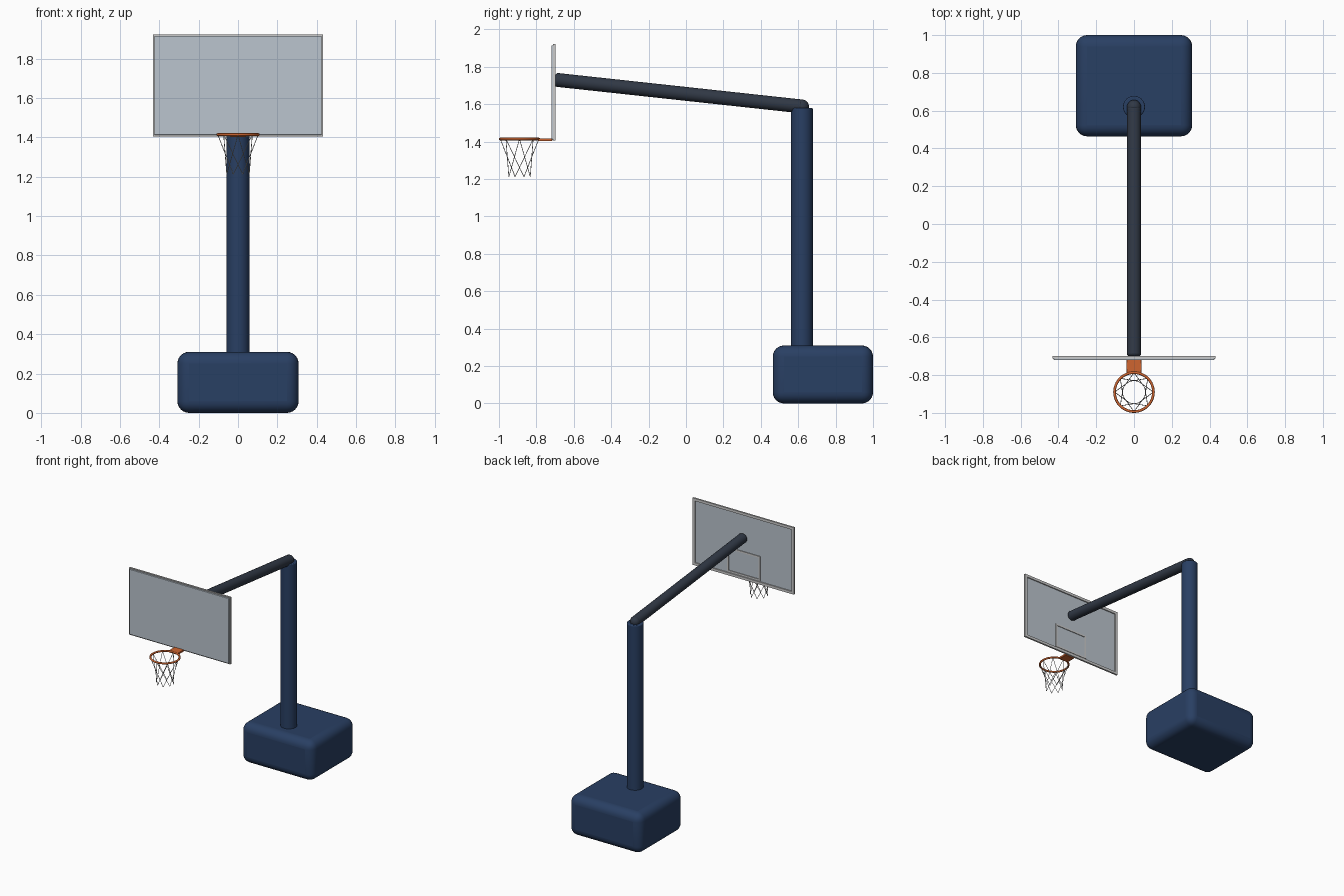
import bpy, bmesh, math
from mathutils import Vector

if "Cube" in bpy.data.objects:
    bpy.data.objects.remove(bpy.data.objects["Cube"])


def material(name, rgb):
    m = bpy.data.materials.new(name)
    m.diffuse_color = (*rgb, 1)
    m.use_nodes = True
    m.node_tree.nodes["Principled BSDF"].inputs["Base Color"].default_value = m.diffuse_color
    return m


NAVY = material("navy_paint", (0.022, 0.05, 0.125))
STEEL = material("dark_steel", (0.03, 0.04, 0.06))
GLASS = material("glass", (0.50, 0.56, 0.62))
TRIM = material("trim", (0.62, 0.62, 0.60))
ORANGE = material("orange_rim", (0.62, 0.13, 0.03))
CORD = material("net_cord", (0.5, 0.5, 0.5))


def finish(ob, name, mat, bevel=0, segments=3):
    ob.name = name
    ob.data.materials.append(mat)
    if bevel:
        b = ob.modifiers.new("bevel", 'BEVEL')
        b.width, b.segments, b.limit_method = bevel, segments, 'ANGLE'
        b.angle_limit = math.radians(40)
    bpy.ops.object.shade_smooth_by_angle(angle=math.radians(35))
    return ob


def box(name, lo, hi, mat, bevel=0, segments=3):
    lo, hi = Vector(lo), Vector(hi)
    bpy.ops.mesh.primitive_cube_add(size=1, location=(lo + hi) / 2)
    ob = bpy.context.object
    ob.scale = hi - lo
    bpy.ops.object.transform_apply(location=False, rotation=False)
    return finish(ob, name, mat, bevel, segments)


def tube(name, a, b, r, mat, bevel):
    a, b = Vector(a), Vector(b)
    d = b - a
    bpy.ops.mesh.primitive_cylinder_add(vertices=32, radius=r, depth=d.length, location=(a + b) / 2)
    ob = bpy.context.object
    ob.rotation_euler = d.to_track_quat('Z', 'Y').to_euler()
    return finish(ob, name, mat, bevel)


def frame(name, x, z0, z1, y0, y1, w, mat):
    # Rectangular border standing in the xz plane
    bm = bmesh.new()
    rings = []
    for y in (y0, y1):
        for i in (0, w):
            rings.append([bm.verts.new((px, y, pz)) for px, pz in
                          ((-x + i, z0 + i), (x - i, z0 + i), (x - i, z1 - i), (-x + i, z1 - i))])
    fo, fi, bo, bi = rings
    for p, q in ((fo, fi), (fi, bi), (bi, bo), (bo, fo)):
        for k in range(4):
            n = (k + 1) % 4
            bm.faces.new((p[k], p[n], q[n], q[k]))
    bmesh.ops.recalc_face_normals(bm, faces=bm.faces)
    me = bpy.data.meshes.new(name)
    bm.to_mesh(me)
    bm.free()
    ob = bpy.data.objects.new(name, me)
    bpy.context.collection.objects.link(ob)
    me.materials.append(mat)


# Weighted base, pole and arm
box("base", (-0.308, 0.464, 0), (0.308, 1.0, 0.31), NAVY, 0.06, 6)
tube("pole", (0, 0.62, 0.25), (0, 0.62, 1.58), 0.058, NAVY, 0.006)
tube("arm", (0, 0.62, 1.588), (0, -0.70, 1.731), 0.037, STEEL, 0.012)
bpy.ops.mesh.primitive_uv_sphere_add(segments=32, ring_count=16, radius=0.037, location=(0, 0.62, 1.588))
finish(bpy.context.object, "arm_elbow", STEEL)

# Backboard with rear border and target square
box("backboard", (-0.425, -0.72, 1.412), (0.425, -0.706, 1.915), GLASS, 0.002, 2)
frame("backboard_border", 0.432, 1.405, 1.922, -0.711, -0.698, 0.02, TRIM)
frame("target_square", 0.14, 1.43, 1.62, -0.708, -0.701, 0.013, TRIM)

# Rim and bracket
CY, CZ, R = -0.89, 1.414, 0.103
bpy.ops.mesh.primitive_torus_add(location=(0, CY, CZ), major_radius=R, minor_radius=0.007,
                                 major_segments=48, minor_segments=12)
finish(bpy.context.object, "rim", ORANGE)
box("rim_bracket", (-0.04, -0.79, 1.402), (0.04, -0.715, 1.417), ORANGE, 0.003, 2)

# Net: crossing cords running from the rim to shared lower tips
cu = bpy.data.curves.new("net", 'CURVE')
cu.dimensions = '3D'
cu.bevel_depth, cu.bevel_resolution = 0.0018, 1
N, TWIST = 8, math.radians(67.5)
for i in range(N):
    a = math.tau * i / N
    for s in (-1, 1):
        sp = cu.splines.new('POLY')
        sp.points.add(1)
        for p, (ang, r, z) in zip(sp.points, ((a, R, CZ), (a + s * TWIST, 0.062, 1.212))):
            p.co = (r * math.cos(ang), CY + r * math.sin(ang), z, 1)
net = bpy.data.objects.new("net", cu)
bpy.context.collection.objects.link(net)
cu.materials.append(CORD)
